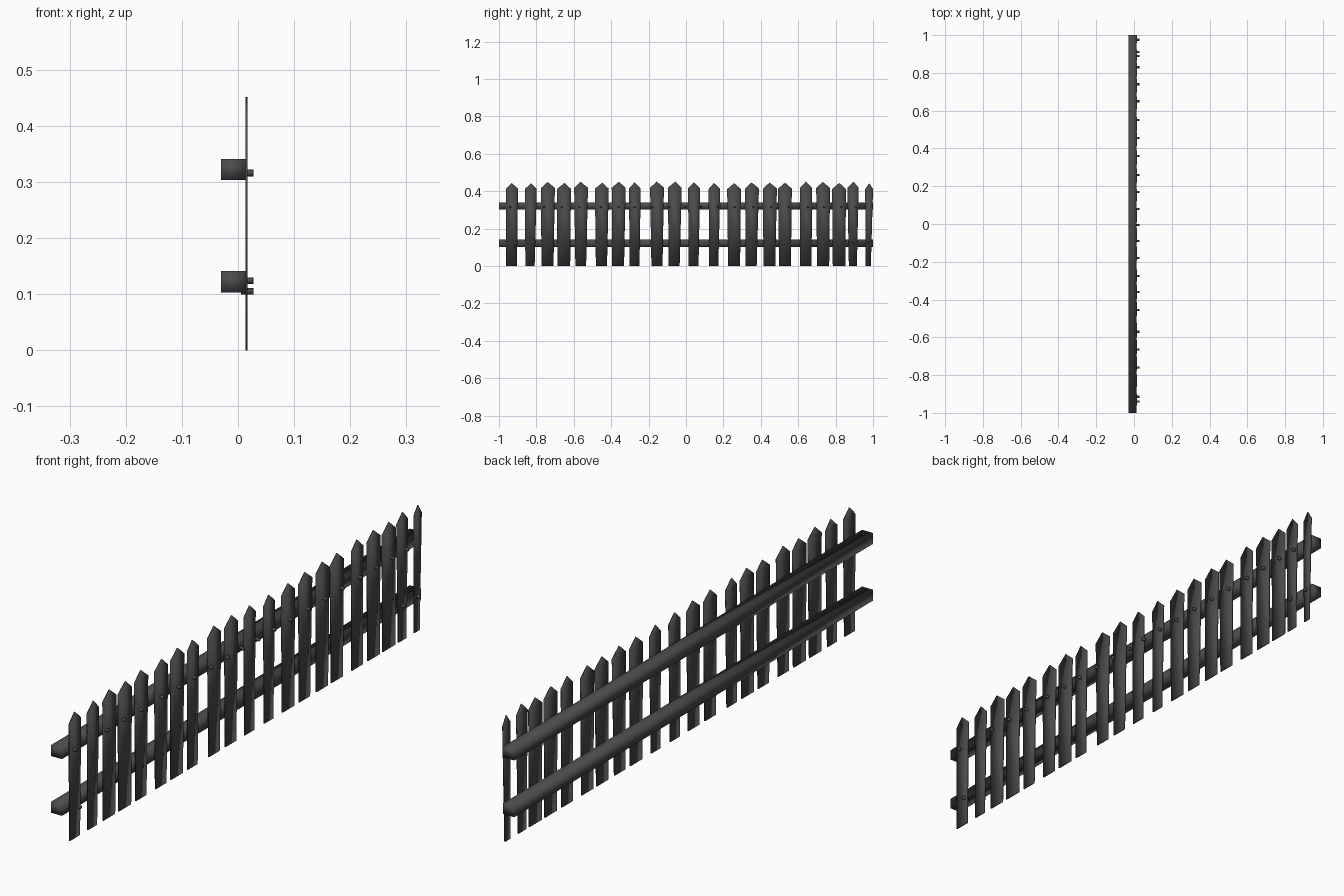
import bpy, bmesh, math, random
from mathutils import Matrix, Vector

if "Cube" in bpy.data.objects:
    bpy.data.objects.remove(bpy.data.objects["Cube"])

random.seed(4)
dark = bpy.data.materials.new("charcoal_wood")
dark.diffuse_color = (0.07, 0.07, 0.07, 1)
dark.use_nodes = True
dark.node_tree.nodes["Principled BSDF"].inputs["Base Color"].default_value = dark.diffuse_color


def finish(bm, name):
    bmesh.ops.recalc_face_normals(bm, faces=bm.faces[:])
    for f in bm.faces:
        f.smooth = True
    me = bpy.data.meshes.new(name)
    bm.to_mesh(me)
    bm.free()
    me.materials.append(dark)
    ob = bpy.data.objects.new(name, me)
    bpy.context.collection.objects.link(ob)
    return ob


# two long rails behind the pickets
def rail(name, z0, z1):
    bm = bmesh.new()
    m = Matrix.Translation((-0.0085, 0, (z0 + z1) / 2)) @ Matrix.Diagonal((0.043, 2, z1 - z0, 1))
    bmesh.ops.create_cube(bm, size=1, matrix=m)
    finish(bm, name)


rail("lower_rail", 0.103, 0.141)
rail("upper_rail", 0.303, 0.341)


# thin pointed board, slightly irregular at the foot
def picket(name, a, b, top):
    bm = bmesh.new()
    w = b - a
    foot_a = a + random.uniform(0, 0.008)
    foot_b = b - random.uniform(0.002, 0.012)
    outline = [(foot_a, 0), (foot_b, 0), (b, top - 0.032),
               (a + w * random.uniform(0.45, 0.55), top), (a, top - 0.032)]
    face = bm.faces.new([bm.verts.new((0.013, y, z)) for y, z in outline])
    ext = bmesh.ops.extrude_face_region(bm, geom=[face])
    bmesh.ops.translate(bm, vec=(0.004, 0, 0),
                        verts=[g for g in ext["geom"] if isinstance(g, bmesh.types.BMVert)])
    finish(bm, name)


centres = [-.93, -.83, -.738, -.652, -.561, -.45, -.36, -.273, -.155, -.06, .043,
           .152, .257, .353, .449, .529, .642, .733, .818, .893, .979]
narrow = {0: .064, 1: .064, 7: .062, 10: .064, 11: .062, 16: .064, 19: .06, 20: .042}
for i, c in enumerate(centres):
    h = narrow.get(i, 0.074) / 2
    picket("picket_%02d" % (i + 1), c - h, c + h, random.uniform(0.443, 0.452))


# nails standing out of the front of the boards
def nail(name, y, z, x0=0.013, x1=0.028):
    bm = bmesh.new()
    m = Matrix.Translation(((x0 + x1) / 2, y, z)) @ Matrix.Rotation(math.pi / 2, 4, 'Y')
    bmesh.ops.create_cone(bm, cap_ends=True, segments=8, radius1=0.006, radius2=0.006,
                          depth=x1 - x0, matrix=m)
    finish(bm, name)


nails = [-.94, -.76, -.665, -.57, -.455, -.36, -.275, -.18, -.09, -.005, .08,
         .17, .26, .36, .455, .55, .65, .74, .83, .91]
for i, y in enumerate(nails):
    nail("upper_nail_%02d" % (i + 1), y, 0.316)
nail("lower_nail_1", -0.915, 0.105, 0.005)
nail("lower_nail_2", 0.89, 0.124)
nail("lower_nail_3", 0.975, 0.124)
